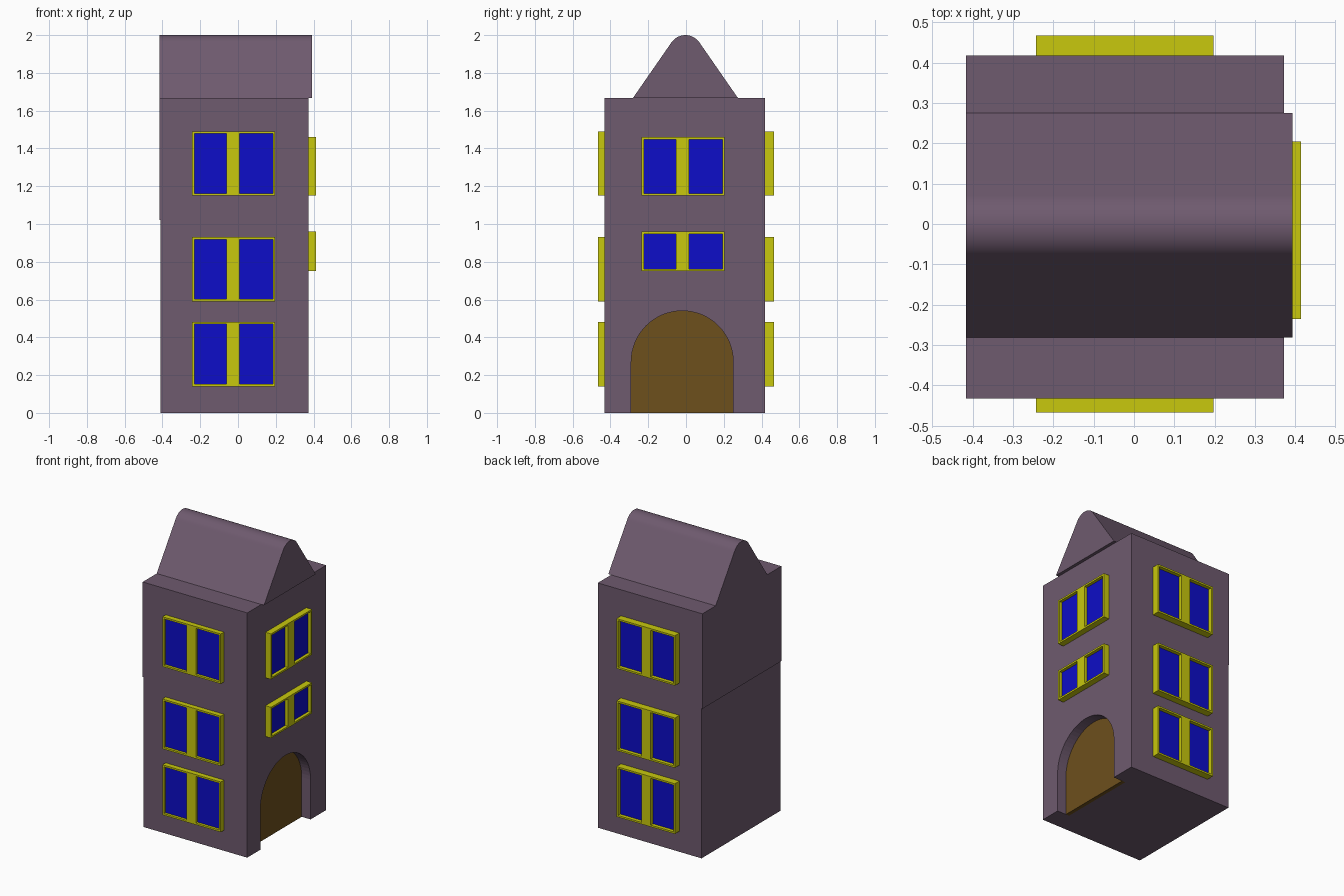
import bpy, bmesh, math
from mathutils import Vector

if "Cube" in bpy.data.objects:
    bpy.data.objects.remove(bpy.data.objects["Cube"])


def material(name, rgb):
    m = bpy.data.materials.new(name)
    m.diffuse_color = (*rgb, 1)
    m.use_nodes = True
    m.node_tree.nodes["Principled BSDF"].inputs["Base Color"].default_value = m.diffuse_color
    return m


STONE = material("mauve_wall", (0.158, 0.103, 0.158))
YELLOW = material("yellow_frame", (0.58, 0.58, 0.004))
BLUE = material("blue_glass", (0.004, 0.004, 0.58))
BROWN = material("brown_door", (0.155, 0.08, 0.012))


def finish(name, bm, mat):
    bmesh.ops.recalc_face_normals(bm, faces=bm.faces)
    me = bpy.data.meshes.new(name)
    bm.to_mesh(me)
    bm.free()
    ob = bpy.data.objects.new(name, me)
    bpy.context.collection.objects.link(ob)
    me.materials.append(mat)
    return ob


def prism(name, pts, axis, lo, hi, mat):
    """Extrude a (side, z) profile along x or y."""
    bm = bmesh.new()
    at = (lambda p: (lo, p[0], p[1])) if axis == 'x' else (lambda p: (p[0], lo, p[1]))
    face = bm.faces.new([bm.verts.new(at(p)) for p in pts])
    out = bmesh.ops.extrude_face_region(bm, geom=[face])
    step = Vector((hi - lo, 0, 0) if axis == 'x' else (0, hi - lo, 0))
    bmesh.ops.translate(bm, vec=step, verts=[v for v in out["geom"] if isinstance(v, bmesh.types.BMVert)])
    return finish(name, bm, mat)


def rect(a, b, c, d):
    return [(a, c), (b, c), (b, d), (a, d)]


def arc(cx, cz, r, a0, a1, n):
    return [(cx + r * math.cos(math.radians(a0 + (a1 - a0) * i / n)),
             cz + r * math.sin(math.radians(a0 + (a1 - a0) * i / n))) for i in range(n + 1)]


def smooth(ob, angle):
    bpy.context.view_layer.objects.active = ob
    for o in bpy.context.selected_objects:
        o.select_set(False)
    ob.select_set(True)
    bpy.ops.object.shade_smooth_by_angle(angle=math.radians(angle))


# Tower walls, with a tiny step on the left side
TOP = 1.667
body = prism("tower_walls", [(-0.41, 0), (0.372, 0), (0.372, TOP), (-0.416, TOP),
                             (-0.416, 1.02), (-0.41, 1.02)], 'y', -0.432, 0.418, STONE)


# Arched doorway cut into the right wall, with a recessed door
def arch(bottom):
    return [(-0.29, bottom)] + arc(-0.02, 0.27, 0.27, 180, 0, 32) + [(0.25, bottom)]


cutter = prism("doorway_cutter", arch(-0.1), 'x', 0.28, 0.5, STONE)
cutter.hide_render = True
cutter.hide_viewport = True
cutter.display_type = 'WIRE'
cut = body.modifiers.new("doorway", 'BOOLEAN')
cut.operation, cut.solver, cut.object = 'DIFFERENCE', 'EXACT', cutter
prism("door", arch(0), 'x', 0.28, 0.305, BROWN)

# Gable roof with a rounded ridge
slope = math.degrees(math.atan(1.45))
roof = prism("roof", [(0.275, TOP)] + arc(-0.003, 1.91, 0.09, 90 - slope, 90 + slope, 20)
             + [(-0.281, TOP)], 'x', -0.416, 0.393, STONE)
smooth(roof, 30)


# Two-pane window: frame outline, centre post and recessed glass
def window(name, axis, wall, out, a, z0, z1):
    b, t = a + 0.44, 0.012
    bars = [(a, b, z0, z0 + t), (a, b, z1 - t, z1), (a, a + t, z0 + t, z1 - t),
            (b - t, b, z0 + t, z1 - t), (a + 0.182, a + 0.252, z0 + t, z1 - t)]
    bm = bmesh.new()
    for p, q, r, s in bars:
        mid, size = ((p + q) / 2, (r + s) / 2), (q - p, s - r)
        geo = bmesh.ops.create_cube(bm, size=1)["verts"]
        d, c = abs(out - wall), (out + wall) / 2
        bmesh.ops.scale(bm, verts=geo, vec=(d, *size) if axis == 'x' else (size[0], d, size[1]))
        bmesh.ops.translate(bm, verts=geo, vec=(c, *mid) if axis == 'x' else (mid[0], c, mid[1]))
    finish(name + "_frame", bm, YELLOW)
    face = wall + (out - wall) * 0.5
    for i, (p, q) in enumerate([(a + t, a + 0.182), (a + 0.252, b - t)]):
        prism(f"{name}_glass_{i}", rect(p, q, z0 + t, z1 - t), axis, wall, face, BLUE)


for i, (z0, z1) in enumerate([(0.14, 0.482), (0.59, 0.93), (1.15, 1.49)]):
    window(f"front_window_{i}", 'y', -0.432, -0.467, -0.243, z0, z1)
    window(f"back_window_{i}", 'y', 0.418, 0.467, -0.243, z0, z1)
for i, (z0, z1) in enumerate([(0.75, 0.96), (1.15, 1.46)]):
    window(f"right_window_{i}", 'x', 0.372, 0.414, -0.235, z0, z1)
